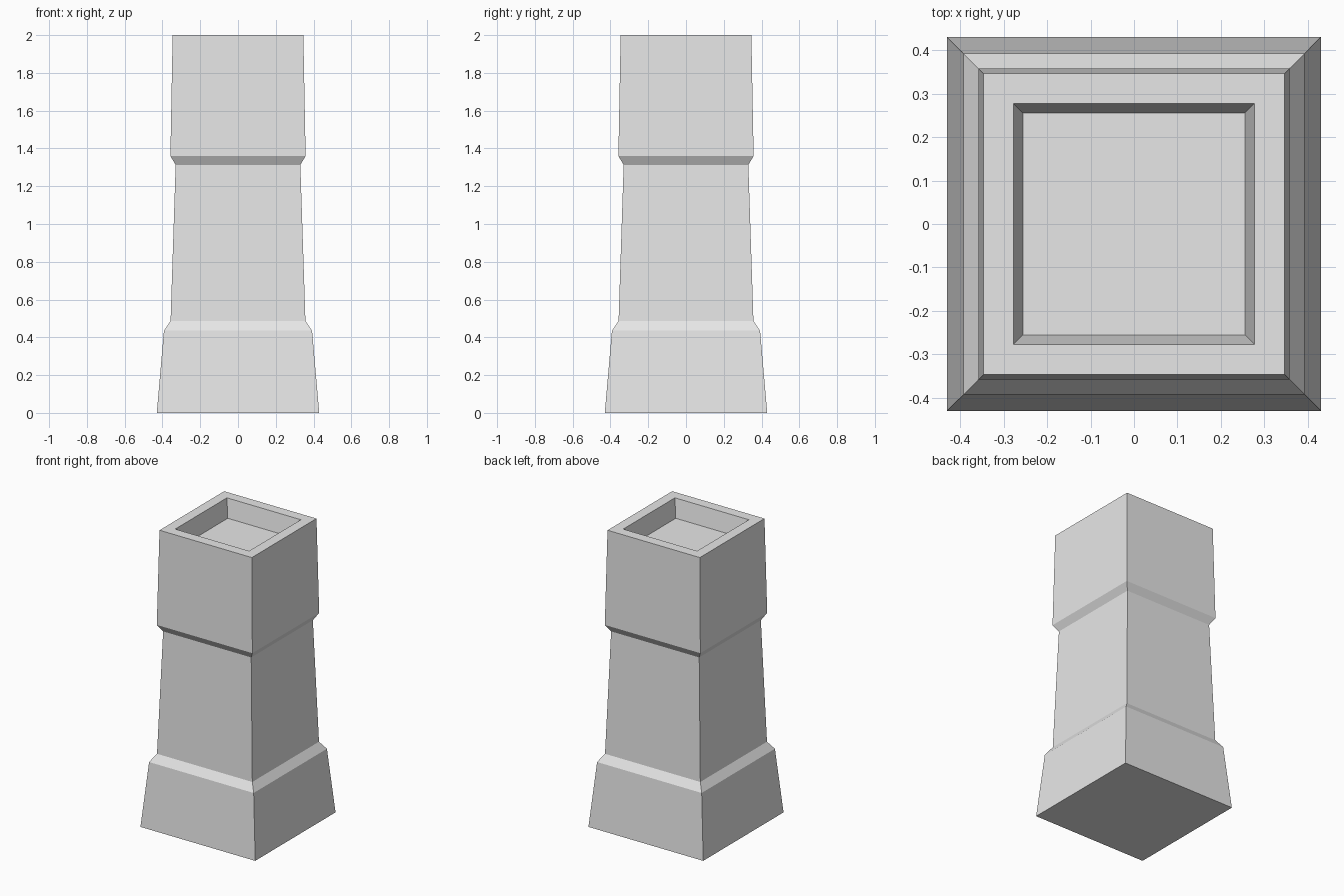
import bpy
import bmesh

cube = bpy.data.objects.get("Cube")
if cube:
    bpy.data.objects.remove(cube, do_unlink=True)

# Plain stone colour
stone = bpy.data.materials.new("light_grey_stone")
stone.use_nodes = True
colour = (0.8, 0.8, 0.8, 1.0)
stone.diffuse_color = colour
stone.node_tree.nodes["Principled BSDF"].inputs["Base Color"].default_value = colour

# Half width and height of each square section: outside upward, then into the recess
sections = [
    (0.43, 0.0), (0.392, 0.435),        # flared plinth
    (0.357, 0.487), (0.33, 1.313),      # tapered shaft
    (0.358, 1.36), (0.346, 2.0),        # head block
    (0.277, 2.0), (0.256, 1.875),       # rim and recess
]


def square_ring(bm, half, z):
    corners = [(-1, -1), (1, -1), (1, 1), (-1, 1)]
    return [bm.verts.new((sx * half, sy * half, z)) for sx, sy in corners]


# Square pillar made by skinning the sections
bm = bmesh.new()
rings = [square_ring(bm, half, z) for half, z in sections]
for low, high in zip(rings, rings[1:]):
    for i in range(4):
        j = (i + 1) % 4
        bm.faces.new((low[i], low[j], high[j], high[i]))
bm.faces.new(reversed(rings[0]))   # underside
bm.faces.new(rings[-1])            # recess floor

mesh = bpy.data.meshes.new("pillar")
bm.to_mesh(mesh)
bm.free()
mesh.materials.append(stone)
pillar = bpy.data.objects.new("pillar", mesh)
bpy.context.scene.collection.objects.link(pillar)
